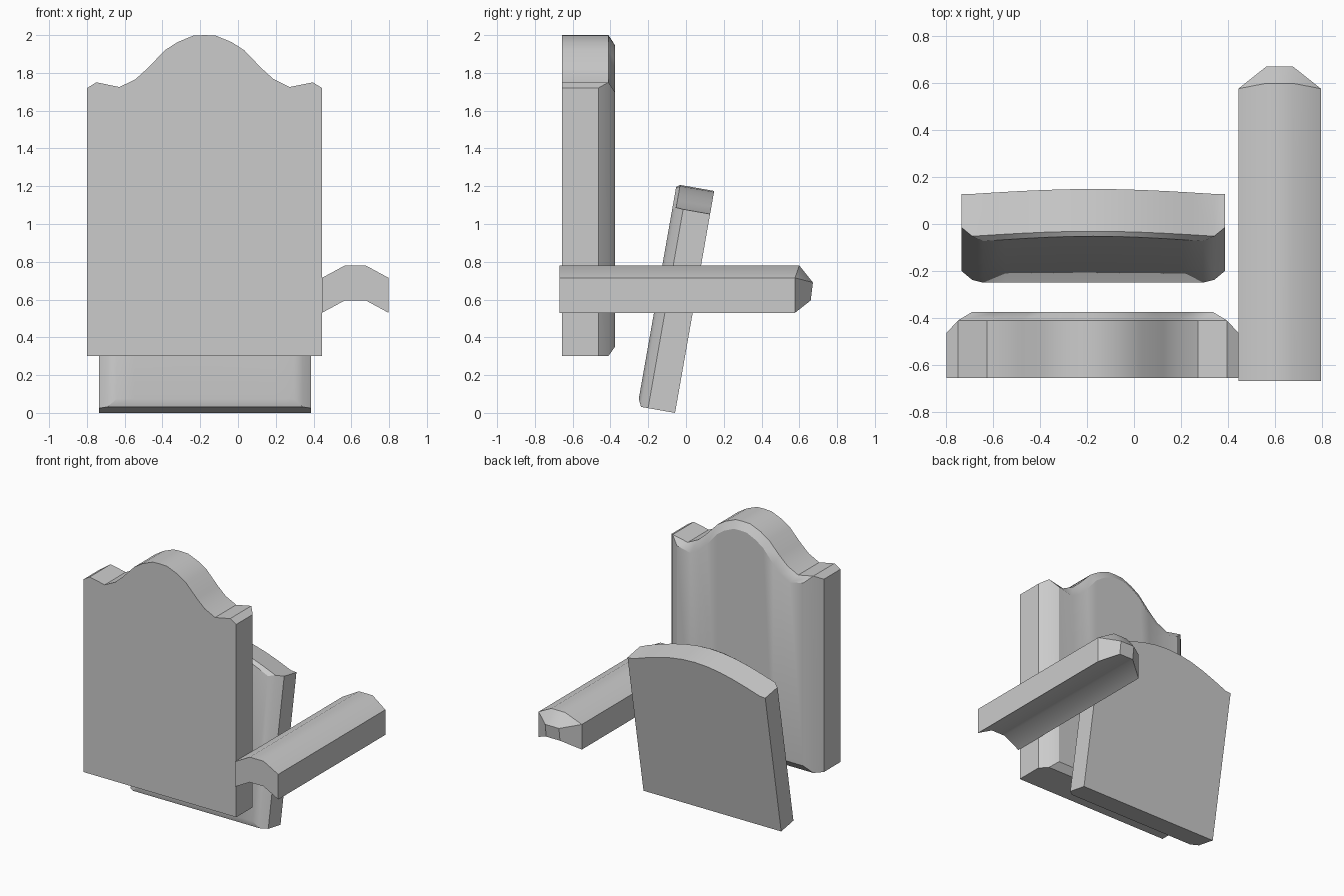
import bpy, bmesh
from math import cos, pi, radians
from mathutils import Matrix, Vector

if "Cube" in bpy.data.objects:
    bpy.data.objects.remove(bpy.data.objects["Cube"])


def finish(name, polys, matrix=None):
    """Build a closed mesh from polygons given as coordinate lists."""
    bm = bmesh.new()
    for poly in polys:
        bm.faces.new([bm.verts.new(p) for p in poly])
    bmesh.ops.remove_doubles(bm, verts=bm.verts, dist=0.0005)
    bmesh.ops.recalc_face_normals(bm, faces=bm.faces)
    mesh = bpy.data.meshes.new(name)
    bm.to_mesh(mesh)
    bm.free()
    obj = bpy.data.objects.new(name, mesh)
    bpy.context.collection.objects.link(obj)
    if matrix:
        obj.matrix_world = matrix
    bpy.ops.object.select_all(action='DESELECT')
    obj.select_set(True)
    bpy.context.view_layer.objects.active = obj
    bpy.ops.object.shade_smooth_by_angle(angle=radians(30))
    return obj


def panel(name, half, bottom, depths, face_half, drop, lift, matrix):
    """Shaped panel with chamfered sides and a bevelled face.
    half: top profile (x, z) from the outer side to the middle."""
    prof = [(-x, z) for x, z in half] + [(x, z) for x, z in half[-2::-1]]
    d_side, d_mid, d_face = depths
    n = len(prof)
    scale = face_half / half[1][0]
    flat, mid, face = [], [], []          # (bottom, top) pairs per column
    for i, (x, z) in enumerate(prof):
        d = d_side if i in (0, n - 1) else d_mid
        flat.append(((x, 0, bottom), (x, 0, z)))
        mid.append(((x, d, bottom), (x, d, z)))
        face.append(((x * scale, d_face, bottom + lift), (x * scale, d_face, z - drop)))

    def strip(a, b):
        return [a[0], a[1], b[1], b[0]]

    polys = []
    for i in range(n - 1):
        j = i + 1
        polys.append(strip(flat[i], flat[j]))
        for k in (0, 1):
            polys.append([flat[i][k], flat[j][k], mid[j][k], mid[i][k]])
        if 0 < i < n - 2:
            polys.append(strip(face[i], face[j]))
            for k in (0, 1):
                polys.append([mid[i][k], mid[j][k], face[j][k], face[i][k]])
    for e, q in ((0, 1), (n - 1, n - 2)):
        polys += [strip(flat[e], mid[e]), strip(mid[e], mid[q]), strip(mid[q], face[q])]
    return finish(name, polys, matrix)


# tall upright panel with a crested top
crest = [(0.622, 1.72), (0.573, 1.75), (0.45, 1.725), (0.365, 1.767), (0.30, 1.826),
         (0.21, 1.92), (0.143, 1.963), (0.06, 1.997), (0, 2.0)]
panel("tall_back_panel", crest, 0.30, (0.192, 0.245, 0.28), 0.515, 0.053, 0.05,
      Matrix.Translation((-0.177, -0.656, 0)))

# shorter leaning panel with an arched top
arch = [(0.561, 1.069)] + [(0.516 * t, 1.072 + 0.121 * cos(pi / 2 * t))
                           for t in (1, 0.8, 0.6, 0.4, 0.2, 0)]
panel("leaning_panel", arch, 0.0, (-0.145, -0.183, -0.202), 0.469, 0.014, 0.04,
      Matrix.Translation((-0.174, -0.058, 0)) @ Matrix.Rotation(radians(-10), 4, 'X'))

# arm rail: arched section, with a blunt bulging end
section = [(-0.176, 0.715, 0.53), (-0.056, 0.78, 0.595), (0.056, 0.78, 0.595), (0.176, 0.715, 0.53)]
cx, y0 = 0.621, -0.67
top_y, low_y = (0.577, 0.60, 0.60, 0.577), (0.577, 0.66, 0.66, 0.577)
near = [(Vector((cx + x, y0, t)), Vector((cx + x, y0, b))) for x, t, b in section]
far = [(Vector((cx + x, ty, t)), Vector((cx + x, ly, b)))
       for (x, t, b), ty, ly in zip(section, top_y, low_y)]
nose = [Vector((cx + x, 0.672, 0.69)) for x in (-0.056, 0.056)]
polys = []
for i in range(3):
    polys.append([near[i][0], near[i + 1][0], near[i + 1][1], near[i][1]])
    for k in (0, 1):
        polys.append([near[i][k], near[i + 1][k], far[i + 1][k], far[i][k]])
for s, m, v in ((0, 1, nose[0]), (3, 2, nose[1])):
    polys.append([near[s][0], near[s][1], far[s][1], far[s][0]])
    polys += [[far[s][0], far[m][0], v], [far[s][0], v, far[m][1], far[s][1]]]
polys += [[far[1][0], far[2][0], nose[1], nose[0]], [nose[0], nose[1], far[2][1], far[1][1]]]
finish("arm_rail", polys)
